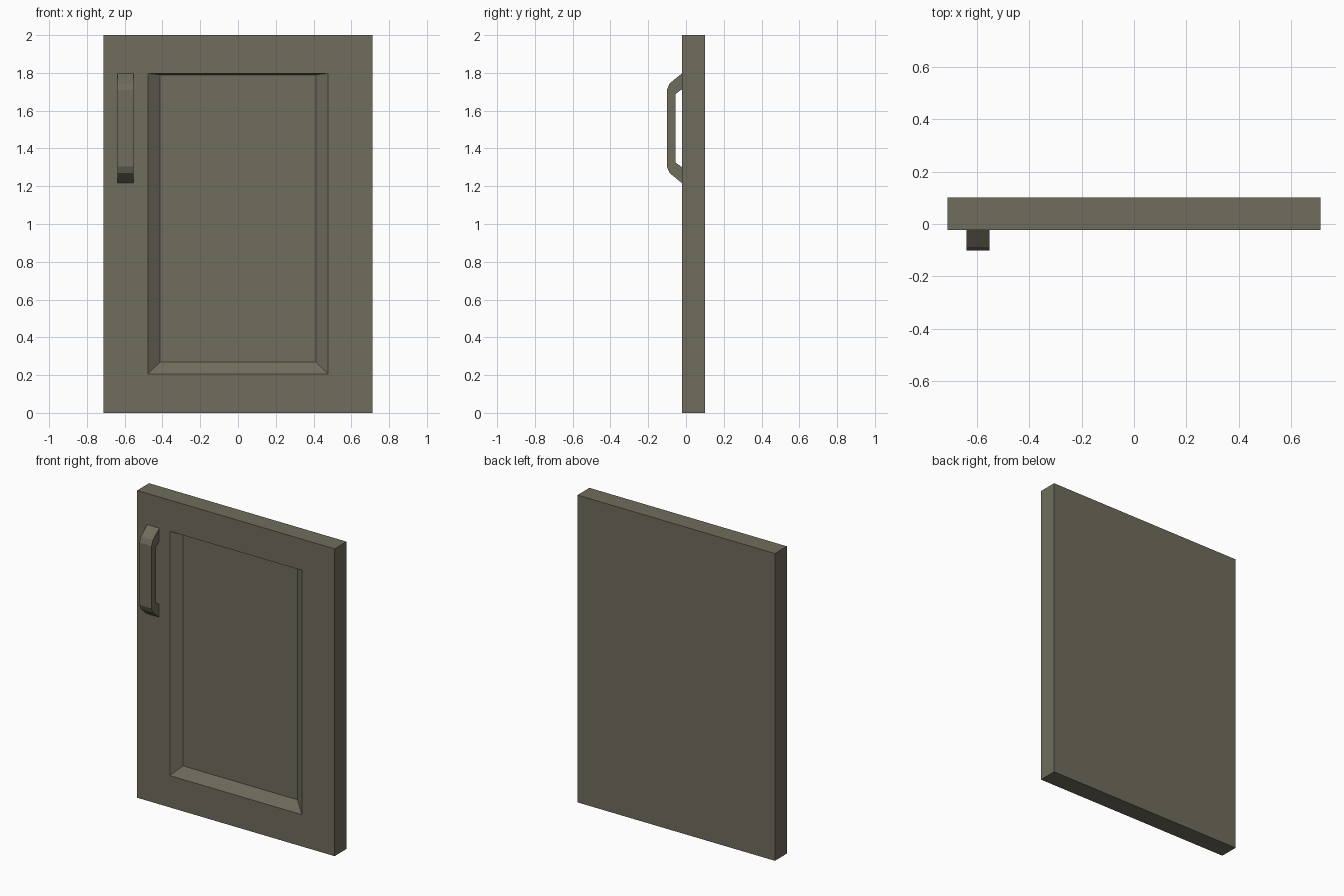
import bpy
import bmesh

default = bpy.data.objects.get("Cube")
if default:
    bpy.data.objects.remove(default, do_unlink=True)

# Single dull olive-grey finish
paint = bpy.data.materials.new("olive_grey")
colour = (0.160, 0.150, 0.109, 1.0)
paint.use_nodes = True
paint.diffuse_color = colour
paint.node_tree.nodes["Principled BSDF"].inputs["Base Color"].default_value = colour


def skin_loops(name, loops):
    """Join successive closed loops with quads and cap both ends."""
    bm = bmesh.new()
    rings = [[bm.verts.new(p) for p in loop] for loop in loops]
    for a, b in zip(rings, rings[1:]):
        n = len(a)
        for i in range(n):
            j = (i + 1) % n
            bm.faces.new((a[i], a[j], b[j], b[i]))
    bm.faces.new(rings[0])
    bm.faces.new(rings[-1])
    bmesh.ops.recalc_face_normals(bm, faces=bm.faces[:])
    mesh = bpy.data.meshes.new(name)
    bm.to_mesh(mesh)
    bm.free()
    mesh.materials.append(paint)
    obj = bpy.data.objects.new(name, mesh)
    bpy.context.collection.objects.link(obj)
    return obj


def rectangle(half_width, bottom, top, y):
    return [(-half_width, y, bottom), (half_width, y, bottom),
            (half_width, y, top), (-half_width, y, top)]


# Door slab with a recessed panel: sloped sides and sill, nearly square top
front, back, recess = -0.022, 0.101, 0.023
skin_loops("door_panel", [
    rectangle(0.711, 0, 2, back),
    rectangle(0.711, 0, 2, front),
    rectangle(0.476, 0.207, 1.797, front),
    rectangle(0.412, 0.27, 1.79, recess),
])

# Pull handle: upper half of the side profile (y, height from middle), mirrored
mid = 1.507
outer = [(front, 0.29), (-0.087, 0.237), (-0.101, 0.203)]
inner = [(-0.056, 0.181), (front, 0.206)]
profile = (outer + [(y, -h) for y, h in reversed(outer)]
           + [(y, -h) for y, h in reversed(inner)] + inner)
skin_loops("pull_handle", [
    [(x, y, mid + h) for y, h in profile] for x in (-0.639, -0.552)
])
